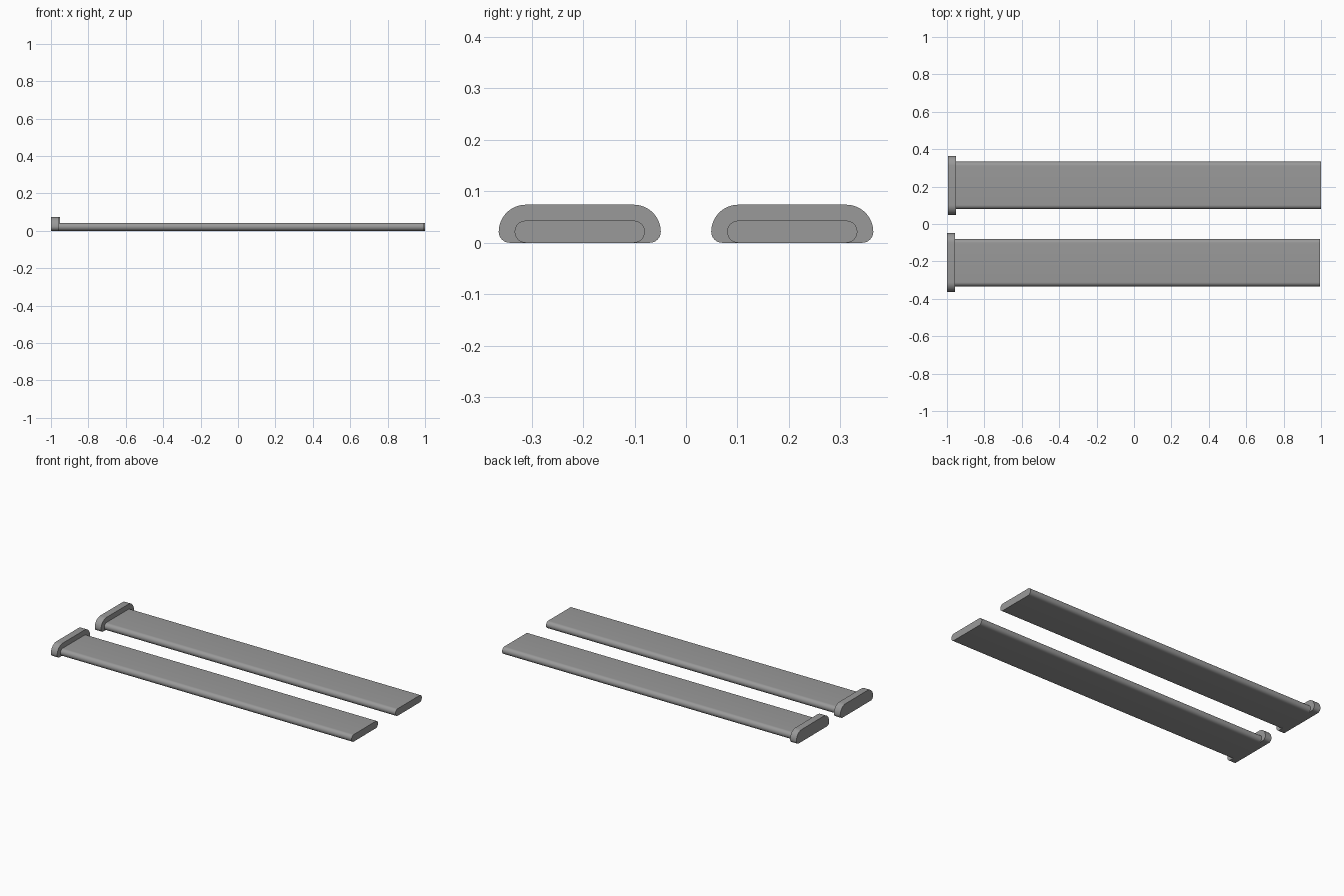
import bpy, bmesh, math

if "Cube" in bpy.data.objects:
    bpy.data.objects.remove(bpy.data.objects["Cube"])

grey = bpy.data.materials.new("plain_grey")
grey.diffuse_color = (0.32, 0.32, 0.32, 1)
grey.use_nodes = True
grey.node_tree.nodes["Principled BSDF"].inputs["Base Color"].default_value = grey.diffuse_color


def bar(name, x0, x1, yc, half, r_low, r_high):
    """Extrude a flat profile with rounded sides along x."""
    corners = [
        (half - r_low, r_low, r_low, -90),
        (half - r_high, r_low, r_high, 0),
        (-half + r_high, r_low, r_high, 90),
        (-half + r_low, r_low, r_low, 180),
    ]
    steps = 10
    pts = []
    for cy, cz, r, start in corners:
        for i in range(steps + 1):
            a = math.radians(start + 90 * i / steps)
            pts.append((yc + cy + r * math.cos(a), cz + r * math.sin(a)))
    bm = bmesh.new()
    face = bm.faces.new([bm.verts.new((x0, y, z)) for y, z in pts])
    ext = bmesh.ops.extrude_face_region(bm, geom=[face], use_keep_orig=True)
    verts = [v for v in ext["geom"] if isinstance(v, bmesh.types.BMVert)]
    bmesh.ops.translate(bm, verts=verts, vec=(x1 - x0, 0, 0))
    bmesh.ops.remove_doubles(bm, verts=bm.verts, dist=1e-5)
    bmesh.ops.recalc_face_normals(bm, faces=bm.faces)
    mesh = bpy.data.meshes.new(name)
    bm.to_mesh(mesh)
    bm.free()
    mesh.materials.append(grey)
    obj = bpy.data.objects.new(name, mesh)
    bpy.context.collection.objects.link(obj)
    bpy.ops.object.select_all(action="DESELECT")
    obj.select_set(True)
    bpy.context.view_layer.objects.active = obj
    bpy.ops.object.shade_smooth_by_angle(angle=math.radians(30))


# Two slats, each with a raised end cap; the front one sits slightly left
for side, yc, x0 in (("front", -0.2065, -1.0), ("back", 0.2065, -0.995)):
    bar(side + "_end_cap", x0, x0 + 0.042, yc, 0.1575, 0.0215, 0.0525)
    bar(side + "_slat", x0 + 0.042, x0 + 1.995, yc, 0.1265, 0.0215, 0.0215)
